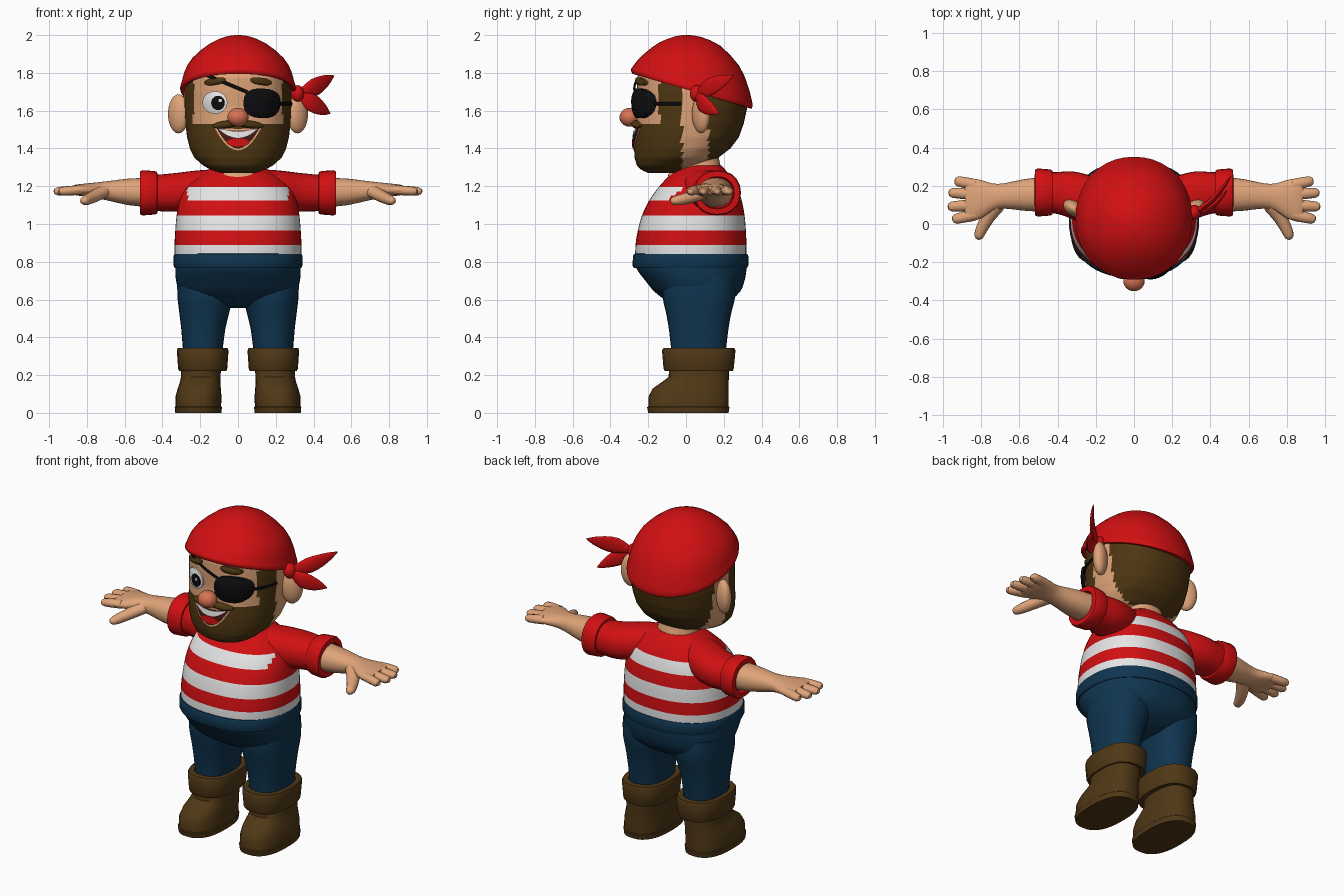
import bpy, bmesh, math
from mathutils import Vector, Matrix

if "Cube" in bpy.data.objects:
    bpy.data.objects.remove(bpy.data.objects["Cube"])


def material(name, rgb):
    m = bpy.data.materials.new(name)
    m.diffuse_color = (*rgb, 1)
    m.use_nodes = True
    m.node_tree.nodes["Principled BSDF"].inputs["Base Color"].default_value = m.diffuse_color
    return m


RED = material("red_cloth", (0.64, 0.005, 0.006))
WHITE = material("white", (0.78, 0.78, 0.78))
SKIN = material("skin", (0.74, 0.37, 0.19))
HAIR = material("brown_hair", (0.075, 0.037, 0.006))
BOOT = material("brown_leather", (0.08, 0.039, 0.008))
BLUE = material("navy_trousers", (0.005, 0.036, 0.08))
BLACK = material("black", (0.004, 0.004, 0.005))
NOSE = material("pink_nose", (0.68, 0.17, 0.085))
DARK = material("dark_mouth", (0.06, 0.01, 0.008))


def finish(name, bm, mats, rule=None, mirror=False, angle=40):
    bmesh.ops.recalc_face_normals(bm, faces=bm.faces)
    if rule:
        for f in bm.faces:
            f.material_index = rule(f.calc_center_median())
    me = bpy.data.meshes.new(name)
    bm.to_mesh(me)
    bm.free()
    for m in mats:
        me.materials.append(m)
    ob = bpy.data.objects.new(name, me)
    bpy.context.collection.objects.link(ob)
    bpy.ops.object.select_all(action='DESELECT')
    ob.select_set(True)
    bpy.context.view_layer.objects.active = ob
    bpy.ops.object.shade_smooth_by_angle(angle=math.radians(angle))
    if mirror:
        ob.modifiers.new("mirror", 'MIRROR')
    return ob


def loft(name, rings, mats, seg=32, n=2.2, sub=1, **kw):
    """Skin over rings given as (centre, half axis U, half axis V)."""
    rings = [tuple(Vector(v) for v in r) for r in rings]
    out = []
    for i in range(len(rings) - 1):
        q = [rings[max(i - 1, 0)], rings[i], rings[i + 1], rings[min(i + 2, len(rings) - 1)]]
        for s in range(sub):
            t = s / sub
            w = (-.5*t + t*t - .5*t**3, 1 - 2.5*t*t + 1.5*t**3,
                 .5*t + 2*t*t - 1.5*t**3, -.5*t*t + .5*t**3)
            out.append([sum((q[k][j] * w[k] for k in range(4)), Vector()) for j in range(3)])
    out.append(rings[-1])
    bm, rows = bmesh.new(), []
    for c, u, v in out:
        row = []
        for k in range(seg):
            a = 2 * math.pi * k / seg
            ca, sa = math.cos(a), math.sin(a)
            row.append(bm.verts.new(c + u * math.copysign(abs(ca) ** (2 / n), ca)
                                    + v * math.copysign(abs(sa) ** (2 / n), sa)))
        rows.append(row)
    for a, b in zip(rows, rows[1:]):
        for k in range(seg):
            bm.faces.new((a[k], a[(k + 1) % seg], b[(k + 1) % seg], b[k]))
    bm.faces.new(rows[0])
    bm.faces.new(rows[-1])
    return finish(name, bm, mats, **kw)


def flat(z, hx, yf, yb, cx=0):
    return ((cx, (yf + yb) / 2, z), (hx, 0, 0), (0, (yb - yf) / 2, 0))


def across(x, yc, hy, zc, hz):
    return ((x, yc, zc), (0, hy, 0), (0, 0, hz))


def tube(name, pts, radii, mat, up=(0, 0, 1), **kw):
    pts, rings = [Vector(p) for p in pts], []
    for i, p in enumerate(pts):
        t = (pts[min(i + 1, len(pts) - 1)] - pts[max(i - 1, 0)]).normalized()
        v = t.cross(Vector(up)).normalized()
        rings.append((p, v.cross(t) * radii[i][0], v * radii[i][1]))
    return loft(name, rings, [mat], n=2, **kw)


def ball(name, loc, scale, mat, turn=0, mirror=False):
    bm = bmesh.new()
    bmesh.ops.create_uvsphere(bm, u_segments=24, v_segments=16, radius=1, matrix=Matrix.Translation(loc)
                              @ Matrix.Rotation(turn, 4, 'Z') @ Matrix.Diagonal((*scale, 1)))
    return finish(name, bm, [mat], mirror=mirror)


# Head: rows of height, half width, front, back
HEAD = [(1.27, .09, -.20, -.02), (1.285, .14, -.235, 0), (1.31, .185, -.26, .06), (1.35, .23, -.272, .17),
        (1.40, .255, -.275, .235), (1.46, .27, -.272, .28), (1.53, .278, -.262, .305), (1.62, .282, -.257, .325),
        (1.70, .282, -.26, .33), (1.78, .272, -.258, .30), (1.84, .23, -.21, .25), (1.90, .16, -.14, .18)]


def head_at(z):
    for a, b in zip(HEAD, HEAD[1:]):
        if z <= b[0]:
            t = (z - a[0]) / (b[0] - a[0])
            return [a[k] + (b[k] - a[k]) * t for k in (1, 2, 3)]
    return HEAD[-1][1:]


def head_color(c):
    if c.y > .12:
        return 1
    if c.y > -.02:
        return 0
    return 1 if c.z < 1.53 or c.y > -.14 else 0


levels = [1.27 + .01 * i for i in range(64)]
loft("head", [flat(z, *head_at(z)) for z in levels], [SKIN, HAIR], seg=80, rule=head_color)


def surf(x, z, off=0.0):
    hx, yf, yb = head_at(z)
    hx, cy = hx + off, (yf + yb) / 2
    return Vector((x, cy - (cy - yf + off) * max(0, 1 - (abs(x) / hx) ** 2.2) ** (1 / 2.2), z))


def plate(name, outline, mat, off, bulge=0.0):
    """Face patch that follows the front of the head."""
    cx = sum(p[0] for p in outline) / len(outline)
    cz = sum(p[1] for p in outline) / len(outline)
    bm, rows = bmesh.new(), []
    for r, o in [(1, -.012)] + [(1 - i / 7, off + bulge * (1 - (1 - i / 7) ** 2)) for i in range(7)]:
        rows.append([bm.verts.new(surf(cx + (x - cx) * r, cz + (z - cz) * r, o)) for x, z in outline])
    k = len(outline)
    for a, b in zip(rows, rows[1:]):
        for i in range(k):
            bm.faces.new((a[i], a[(i + 1) % k], b[(i + 1) % k], b[i]))
    bm.faces.new(rows[-1])
    return finish(name, bm, [mat])


def oval(cx, cz, w, h, tilt=0.0, n=2.0):
    pts = []
    for i in range(28):
        a = 2 * math.pi * i / 28
        x = w * math.copysign(abs(math.cos(a)) ** (2 / n), math.cos(a))
        z = h * math.copysign(abs(math.sin(a)) ** (2 / n), math.sin(a))
        pts.append((cx + x * math.cos(tilt) - z * math.sin(tilt), cz + x * math.sin(tilt) + z * math.cos(tilt)))
    return pts


def smile(w, z, top, bottom):
    xs = [w * (i / 10 - 1) for i in range(21)]
    return ([(x, z - bottom * (1 - (x / w) ** 2)) for x in xs]
            + [(x, z - top * (1 - (x / w) ** 2)) for x in xs[-2:0:-1]])


# Face
plate("lips", smile(.125, 1.512, .008, .122), SKIN, .004)
plate("mouth", smile(.113, 1.508, .014, .108), DARK, .008)
plate("teeth", smile(.105, 1.506, .017, .05), WHITE, .012)
plate("tongue", oval(0, 1.432, .06, .021), RED, .012)
plate("eye_white", oval(-.122, 1.643, .066, .06), WHITE, .01, .012)
plate("pupil", oval(-.106, 1.641, .036, .038), BLACK, .023, .003)
plate("eye_glint", oval(-.094, 1.654, .009, .009), WHITE, .029)
plate("eye_patch", [(x, z if z < 1.645 else 1.645 + (z - 1.645) * .85) for x, z in oval(.127, 1.645, .098, .085, -.06, 2.5)],
      BLACK, .02, .025)
for s, side in ((-1, "right"), (1, "left")):
    plate(side + "_eyebrow", oval(.122 * s, 1.755, .058, .019, -.15 * s, 2.5), HAIR, .014, .01)
    plate(side + "_moustache", oval(.063 * s, 1.527, .075, .02, -.12 * s), HAIR, .012, .018)
tube("upper_strap", [surf(-.17 + .022 * i, 1.79 - .0092 * i, .014) for i in range(11)],
     [(.009, .006)] * 11, BLACK, seg=8)
tube("side_strap", [surf(x, 1.637, .006) for x in (.19, .215, .235, .252, .266, .277, .284)],
     [(.009, .006)] * 7, BLACK, seg=8)
ball("nose", (0, -.298, 1.565), (.056, .054, .05), NOSE)
ball("ears", (.315, .08, 1.583), (.062, .04, .103), SKIN, .6, True)
loft("neck", [flat(1.2, .15, -.1, .2), flat(1.262, .135, -.095, .2), flat(1.32, .115, -.04, .18),
              flat(1.42, .11, -.04, .16)], [SKIN])

# Bandana: front y, front z, back y, back z, half width
BAND = [(-.265, 1.80, .33, 1.615, .28), (-.283, 1.795, .348, 1.612, .302), (-.292, 1.815, .352, 1.635, .306),
        (-.284, 1.83, .345, 1.67, .298), (-.258, 1.865, .325, 1.74, .284), (-.215, 1.907, .28, 1.84, .244),
        (-.14, 1.962, .18, 1.945, .152), (-.055, 1.994, .08, 1.99, .065), (-.01, 2.0, .02, 2.0, .012)]
loft("bandana", [((0, (a + c) / 2, (b + d) / 2), (h, 0, 0), (0, (c - a) / 2, (d - b) / 2))
                 for a, b, c, d, h in BAND], [RED], seg=40, n=2.1, sub=2)
ball("bandana_knot", (.315, .06, 1.69), (.035, .04, .045), RED)
for label, tip, drop in (("upper", (.508, .25, 1.785), .012), ("lower", (.488, .175, 1.585), 0)):
    start, tip = Vector((.31, .06, 1.69)), Vector(tip)
    tube(label + "_bandana_tail", [start.lerp(tip, t) + Vector((0, -.03, -drop)) * math.sin(math.pi * t)
                                   for t in (0, .2, .45, .7, .88, 1)],
         [(.012, .012), (.028, .014), (.048, .016), (.04, .012), (.022, .008), (.002, .002)], RED, seg=16, sub=2)

# Striped shirt
SHIRT = [(.80, .335, -.27, .32), (.89, .336, -.267, .32), (.965, .332, -.255, .317), (1.045, .325, -.233, .31),
         (1.125, .31, -.195, .295), (1.195, .275, -.145, .272), (1.25, .215, -.095, .24), (1.285, .165, -.055, .21),
         (1.31, .12, -.01, .185)]


def stripes(c):
    if 1.125 < c.z < 1.195:
        return int(abs(c.x) < .265)
    return int(c.z < .89 or .965 < c.z < 1.045)


loft("shirt", [flat(*r) for r in SHIRT], [RED, WHITE], seg=56, n=2.3, sub=3, rule=stripes)

# Sleeves, rolled cuffs, arms and hands
loft("sleeves", [across(*r) for r in ((.12, .09, .11, 1.19, .1), (.22, .115, .135, 1.178, .105),
     (.32, .15, .125, 1.168, .103), (.40, .162, .11, 1.165, .098), (.46, .165, .105, 1.165, .095))],
     [RED], sub=3, mirror=True)
loft("sleeve_cuffs", [across(x, .165, r, 1.165, r * .95) for x, r in ((.425, .09), (.428, .116), (.44, .121),
     (.505, .126), (.518, .12), (.52, .09), (.49, .085))], [RED], seg=20, mirror=True)
loft("arms", [across(*r) for r in ((.47, .155, .092, 1.167, .078), (.58, .152, .082, 1.17, .07),
     (.68, .147, .066, 1.175, .053), (.74, .14, .072, 1.178, .043), (.80, .13, .1, 1.18, .035),
     (.86, .125, .114, 1.18, .028), (.885, .125, .105, 1.18, .018))], [SKIN], sub=2, mirror=True)
for i, (y0, y1, x1) in enumerate(((.205, .228, .94), (.155, .165, .972), (.1, .09, .976), (.05, .022, .952))):
    a, b = Vector((.83, y0, 1.18)), Vector((x1, y1, 1.172))
    tube("finger_%d" % (i + 1), [a.lerp(b, t) for t in (0, .5, .85, .97, 1)],
         [(r * .85, r) for r in (.03, .029, .026, .016, .003)], SKIN, seg=12, mirror=True)
tube("thumb", [(.72, .1, 1.17), (.765, .035, 1.145), (.8, -.03, 1.128), (.815, -.07, 1.122), (.818, -.082, 1.12)],
     [(.035, .045), (.032, .036), (.028, .03), (.02, .022), (.003, .003)], SKIN, seg=12, sub=2, mirror=True)

# Trousers
loft("waistband", [flat(*r) for r in ((.765, .31, -.25, .3), (.768, .336, -.277, .324), (.78, .341, -.283, .33),
     (.83, .341, -.281, .33), (.842, .336, -.275, .324), (.845, .31, -.25, .3))], [BLUE], seg=56, n=2.3)
loft("hips", [flat(*r) for r in ((.80, .33, -.265, .315), (.76, .332, -.26, .32), (.70, .328, -.215, .31),
     (.64, .305, -.165, .285), (.585, .23, -.09, .22), (.555, .12, -.02, .15))], [BLUE], seg=48, n=2.3, sub=3)
loft("trouser_legs", [flat(*r) for r in ((.72, .15, -.12, .26, .172), (.62, .147, -.125, .262, .174),
     (.54, .134, -.108, .242, .178), (.44, .116, -.09, .224, .184), (.30, .102, -.075, .208, .187))],
     [BLUE], seg=28, n=2.4, sub=2, mirror=True)

# Boots
loft("boots", [flat(*r) for r in ((0, .122, -.2, .225, .21), (.03, .125, -.206, .23, .21),
     (.034, .121, -.2, .226, .21), (.09, .121, -.197, .226, .209), (.13, .114, -.175, .226, .205),
     (.165, .107, -.125, .226, .2), (.19, .105, -.092, .227, .197), (.28, .106, -.088, .228, .195))],
     [BOOT], seg=32, n=2.5, mirror=True)
loft("boot_cuffs", [flat(*r) for r in ((.225, .1, -.08, .22, .187), (.222, .125, -.113, .247, .187),
     (.235, .13, -.119, .253, .187), (.33, .137, -.127, .262, .187), (.343, .132, -.12, .256, .187),
     (.343, .105, -.085, .22, .187), (.32, .1, -.08, .21, .187))], [BOOT], seg=20, n=2.5, mirror=True)
